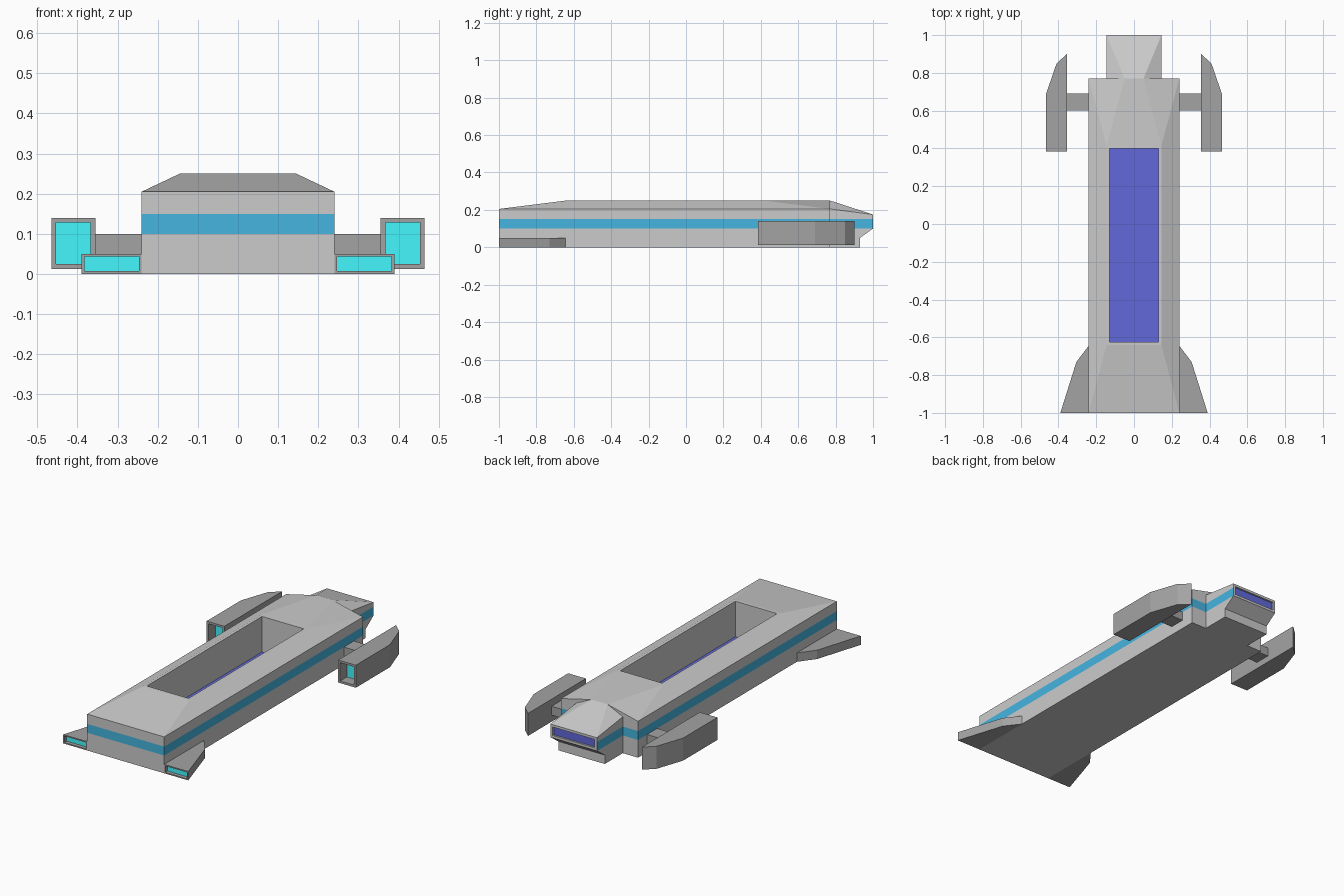
import bpy, bmesh

if "Cube" in bpy.data.objects:
    bpy.data.objects.remove(bpy.data.objects["Cube"])


def material(name, rgb):
    m = bpy.data.materials.new(name)
    m.diffuse_color = (*rgb, 1)
    m.use_nodes = True
    m.node_tree.nodes["Principled BSDF"].inputs["Base Color"].default_value = m.diffuse_color
    return m


STRIPE = material("stripe_blue", (0.06, 0.46, 0.75))
NAVY = material("navy", (0.12, 0.14, 0.70))
DARK = material("dark_grey", (0.37, 0.37, 0.37))
CYAN = material("glow_cyan", (0.06, 0.93, 1.0))
GREY = material("hull_grey", (0.8, 0.8, 0.8))


def finish(name, bm, mats, mirror=False):
    bmesh.ops.recalc_face_normals(bm, faces=bm.faces)
    me = bpy.data.meshes.new(name)
    bm.to_mesh(me)
    bm.free()
    for m in mats:
        me.materials.append(m)
    ob = bpy.data.objects.new(name, me)
    bpy.context.collection.objects.link(ob)
    if mirror:
        ob.modifiers.new("mirror", 'MIRROR').use_clip = False
    return ob


def recess(bm, face, margin, depth, mat):
    """Frame a face, sink it straight in and colour its floor."""
    bmesh.ops.recalc_face_normals(bm, faces=bm.faces)
    bmesh.ops.inset_individual(bm, faces=[face], thickness=margin, use_even_offset=True)
    bm.normal_update()
    bmesh.ops.inset_individual(bm, faces=[face], thickness=0, depth=-depth)
    face.material_index = mat


def prism(name, outline, z0, z1, margin=0, depth=0):
    """Vertical prism mirrored in x; its first side may hold a sunken glow panel."""
    bm = bmesh.new()
    low = [bm.verts.new((x, y, z0)) for x, y in outline]
    top = [bm.verts.new((x, y, z1)) for x, y in outline]
    bm.faces.new(low)
    bm.faces.new(top)
    n = len(outline)
    sides = [bm.faces.new((low[i], low[(i + 1) % n], top[(i + 1) % n], top[i])) for i in range(n)]
    if depth:
        recess(bm, sides[0], margin, depth, 1)
    return finish(name, bm, [DARK, CYAN], mirror=True)


# Hull: stacked outline rings with a blue band
bm = bmesh.new()
rings = []
for z, nose_y, nose_z in ((0, .93, 0), (.05, .93, .05), (.1, 1, .1), (.15, 1, .15), (.205, 1, .175)):
    half = [(.24, -1, z), (.24, .77, z), (.145, .77, z), (.145, nose_y, nose_z)]
    pts = half + [(-x, y, h) for x, y, h in reversed(half)]
    rings.append([bm.verts.new(p) for p in pts])
bm.faces.new(rings[0])
nose_faces = []
for k in range(4):
    for i in range(8):
        j = (i + 1) % 8
        f = bm.faces.new((rings[k][i], rings[k][j], rings[k + 1][j], rings[k + 1][i]))
        if i == 3 and k >= 2:
            nose_faces.append(f)
        elif k == 2:
            f.material_index = 1

# Hull roof: sloped edges, flat deck, faceted taper onto the nose
R = rings[4]
A, B, C = [[bm.verts.new((s * x, y, .25)) for s in (1, -1)]
           for x, y in ((.145, -.64), (.145, .415), (.05, .77))]
for s in (0, 1):
    r = R[:4] if s == 0 else R[:3:-1]
    for f in ((r[0], r[1], B[s], A[s]), (r[1], C[s], B[s]), (r[1], r[2], C[s]), (r[2], r[3], C[s])):
        bm.faces.new(f)
bm.faces.new((R[7], R[0], A[0], A[1]))
bm.faces.new((R[3], R[4], C[1], C[0]))
bm.faces.new((B[0], C[0], C[1], B[1]))
deck = bm.faces.new((A[0], B[0], B[1], A[1]))

# Open bay in the deck and window in the nose
recess(bm, deck, .015, .20, 2)
window = bmesh.ops.dissolve_faces(bm, faces=nose_faces)["region"][0]
recess(bm, window, .014, .01, 2)
finish("hull", bm, [GREY, STRIPE, NAVY])

# Rear fins with glowing exhaust panels
prism("fins", [(.24, -1), (.39, -1), (.305, -.73), (.24, -.645)], 0, .05, .007, .02)

# Side pods with deep glowing openings, and the pylons that carry them
prism("pods", [(.355, .385), (.465, .385), (.465, .69), (.41, .85), (.355, .9)], .013, .14, .012, .06)
prism("pylons", [(.235, .6), (.36, .6), (.36, .69), (.235, .69)], .05, .1)
